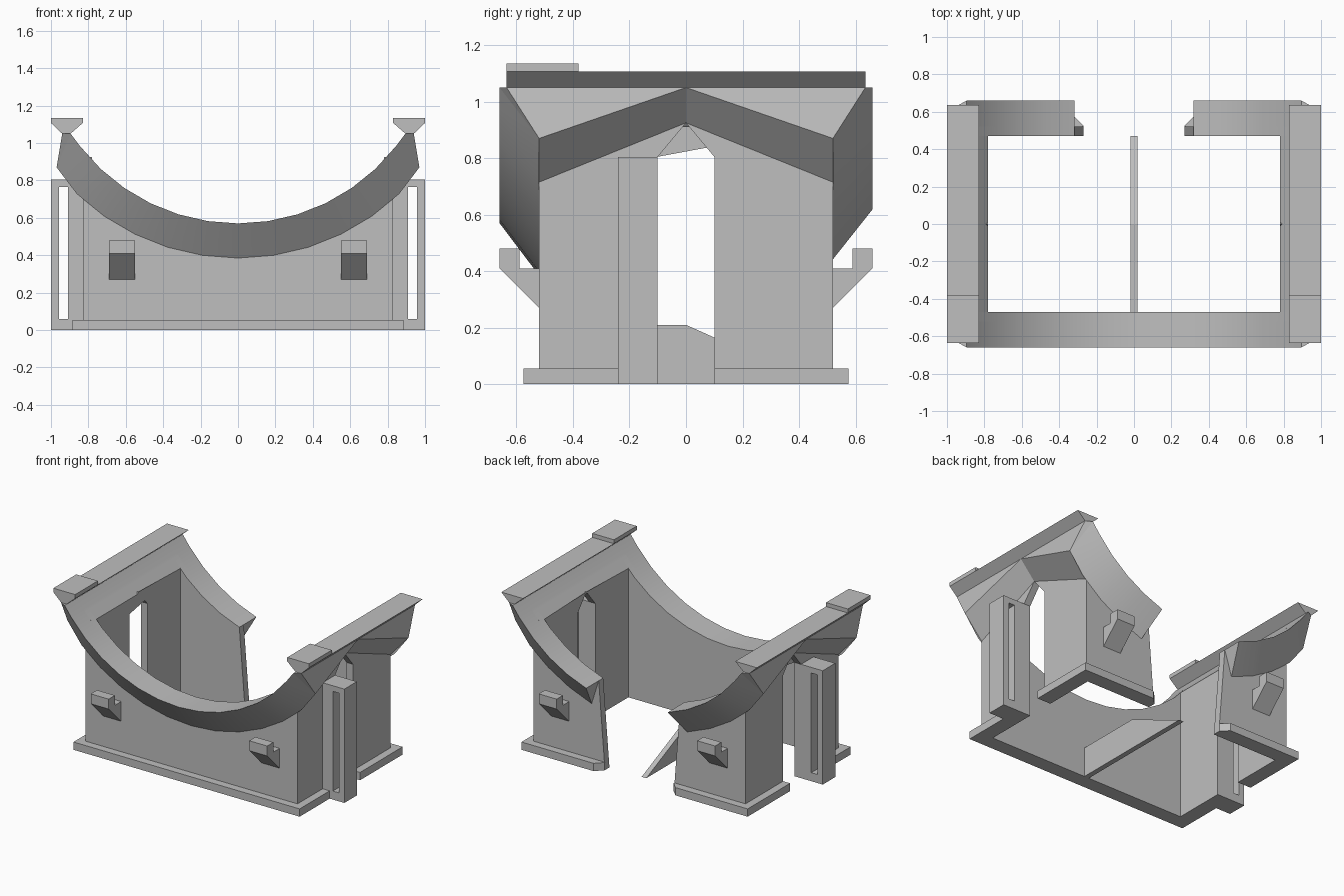
import bpy
import bmesh
from math import sin, cos, radians

if "Cube" in bpy.data.objects:
    bpy.data.objects.remove(bpy.data.objects["Cube"], do_unlink=True)

GREY = (0.52, 0.52, 0.52, 1)
mat = bpy.data.materials.new("plain grey")
mat.use_nodes = True
mat.diffuse_color = GREY
mat.node_tree.nodes["Principled BSDF"].inputs["Base Color"].default_value = GREY


def finish(name, bm, mirror=""):
    """Turn a bmesh into a shaded object, mirrored over the given axes."""
    bmesh.ops.remove_doubles(bm, verts=bm.verts, dist=0.0005)
    bmesh.ops.recalc_face_normals(bm, faces=bm.faces)
    mesh = bpy.data.meshes.new(name)
    bm.to_mesh(mesh)
    bm.free()
    mesh.materials.append(mat)
    ob = bpy.data.objects.new(name, mesh)
    bpy.context.collection.objects.link(ob)
    bpy.ops.object.select_all(action="DESELECT")
    ob.select_set(True)
    bpy.context.view_layer.objects.active = ob
    bpy.ops.object.shade_smooth_by_angle(angle=radians(15))
    if mirror:
        mod = ob.modifiers.new("mirror", "MIRROR")
        mod.use_axis = ["x" in mirror, "y" in mirror, False]
        mod.use_mirror_merge = False
    return ob


def loft(name, sections, mirror=""):
    """Skin a row of equal sections and cap both ends."""
    bm = bmesh.new()
    rows = [[bm.verts.new(p) for p in s] for s in sections]
    for a, b in zip(rows, rows[1:]):
        for i in range(len(a)):
            j = (i + 1) % len(a)
            bm.faces.new((a[i], a[j], b[j], b[i]))
    bm.faces.new(rows[0])
    bm.faces.new(rows[-1])
    return finish(name, bm, mirror)


def prism(name, pts, axis, lo, hi, mirror=""):
    """Extrude a flat outline along x, y or z."""
    place = {"x": lambda p, d: (d, p[0], p[1]),
             "y": lambda p, d: (p[0], d, p[1]),
             "z": lambda p, d: (p[0], p[1], d)}[axis]
    return loft(name, [[place(p, d) for p in pts] for d in (lo, hi)], mirror)


def rect(a, b, c, d):
    return [(a, c), (b, c), (b, d), (a, d)]


# Cradle arc: points spaced evenly around one centre
CENTRE, R_TOP, R_LOW, STEP = 1.64, 1.07, 1.255, radians(8.67)
TIP_TOP, TIP_LOW = (0.895, 1.05), (0.97, 0.87)
OUT_X, OUT_Y, IN_X, IN_Y = 0.83, 0.52, 0.78, 0.47
SHOULDER = (OUT_X, 0.967)


def arc(k, r):
    return (r * sin(k * STEP), CENTRE - r * cos(k * STEP))


def flip(p):
    return (-p[0], p[1])


# End walls, topped by the arc; the back one has a wide gap
prism("front_wall", [(-OUT_X, 0), (OUT_X, 0), SHOULDER]
      + [arc(k, R_TOP) for k in range(5, -6, -1)] + [flip(SHOULDER)],
      "y", -OUT_Y, -IN_Y)
prism("back_wall", [(0.27, 0), (OUT_X, 0), SHOULDER]
      + [arc(k, R_TOP) for k in range(5, 1, -1)], "y", IN_Y, OUT_Y, "x")

# Side walls with a pointed doorway and a sloping top
door = [(-0.1, 0), (-0.1, 0.805), (0, 0.925), (0.1, 0.805), (0.1, 0)]
side = prism("side_wall", [(-IN_Y, 0)] + door
             + [(IN_Y, 0), (IN_Y, SHOULDER[1]), (-IN_Y, SHOULDER[1])],
             "x", IN_X, OUT_X, "x")
for v in side.data.vertices:
    if v.co.x < 0.8 and v.co.z > 0.95:
        v.co.z = 0.911


# Curved overhanging rims at front and back
def rim_section(k, s):
    n = abs(k)
    top = TIP_TOP if n == 7 else arc(n, R_TOP)
    low = TIP_LOW if n > 5 else arc(n, R_LOW)
    if k < 0:
        top, low = flip(top), flip(low)
    return [(top[0], s * 0.66, top[1]), (top[0], s * OUT_Y, top[1]),
            (low[0], s * OUT_Y, low[1])]


loft("front_rim", [rim_section(k, -1) for k in range(-7, 8)])
loft("back_rim", [rim_section(k, 1) for k in range(2, 8)], "x")

# Chamfered corners where the rims meet the sides
bm = bmesh.new()
for p in [(0.895, 0.66, 1.05), (0.895, OUT_Y, 1.05), (0.94, 0.635, 1.05),
          (0.94, OUT_Y, 1.05), (0.97, OUT_Y, 0.87)]:
    bm.verts.new(p)
bmesh.ops.convex_hull(bm, input=bm.verts)
finish("rim_corner", bm, "xy")


# Gabled brackets under the rails
def bracket_section(y, low, outer):
    pts = [(OUT_X, low), SHOULDER, arc(6, R_TOP), TIP_TOP, (0.94, 1.05), outer]
    return [(x, y, z) for x, z in pts]


loft("side_bracket", [bracket_section(-OUT_Y, 0.715, TIP_LOW),
                      bracket_section(0, 0.925, (0.94, 1.05)),
                      bracket_section(OUT_Y, 0.715, TIP_LOW)], "x")

# Rails with a raised block at the front end
prism("rail", [(0.895, 1.05), (0.94, 1.05), (1, 1.107), (OUT_X, 1.107)],
      "y", -0.635, 0.635, "x")
prism("rail_block", rect(OUT_X, 1, 1.107, 1.135), "y", -0.635, -0.38, "x")

# Base flange, open at the doorways and the back gap
prism("front_flange", [(-0.885, -0.1), (-0.885, -0.575), (0.885, -0.575),
                       (0.885, -0.1), (OUT_X, -0.1), (OUT_X, -OUT_Y),
                       (-OUT_X, -OUT_Y), (-OUT_X, -0.1)], "z", 0, 0.055)
prism("back_flange", [(0.885, 0.1), (0.885, 0.575), (0.32, 0.575),
                      (0.27, 0.525), (0.27, OUT_Y), (OUT_X, OUT_Y),
                      (OUT_X, 0.1)], "z", 0, 0.055, "x")

# Slotted columns beside the doorways
bm = bmesh.new()
rings = [[[bm.verts.new((x, y, z)) for x, z in r]
          for r in (rect(OUT_X, 1, 0, 0.805), rect(0.91, 0.957, 0.06, 0.765))]
         for y in (-0.24, -0.1)]
(fo, fi), (bo, bi) = rings
for a, b in ((fo, fi), (bo, bi), (fo, bo), (fi, bi)):
    for i in range(4):
        j = (i + 1) % 4
        bm.faces.new((a[i], a[j], b[j], b[i]))
finish("slotted_column", bm, "x")

# Hooks on the front and back walls
prism("hook", [(OUT_Y, 0.27), (0.66, 0.41), (0.66, 0.48), (0.59, 0.48),
               (0.59, 0.41), (OUT_Y, 0.41)], "x", 0.55, 0.69, "xy")

# Thin centre rib sloping down to the back
prism("centre_rib", [(-IN_Y, 0), (IN_Y, 0), (0, 0.21), (-IN_Y, 0.21)],
      "x", -0.018, 0.018)
